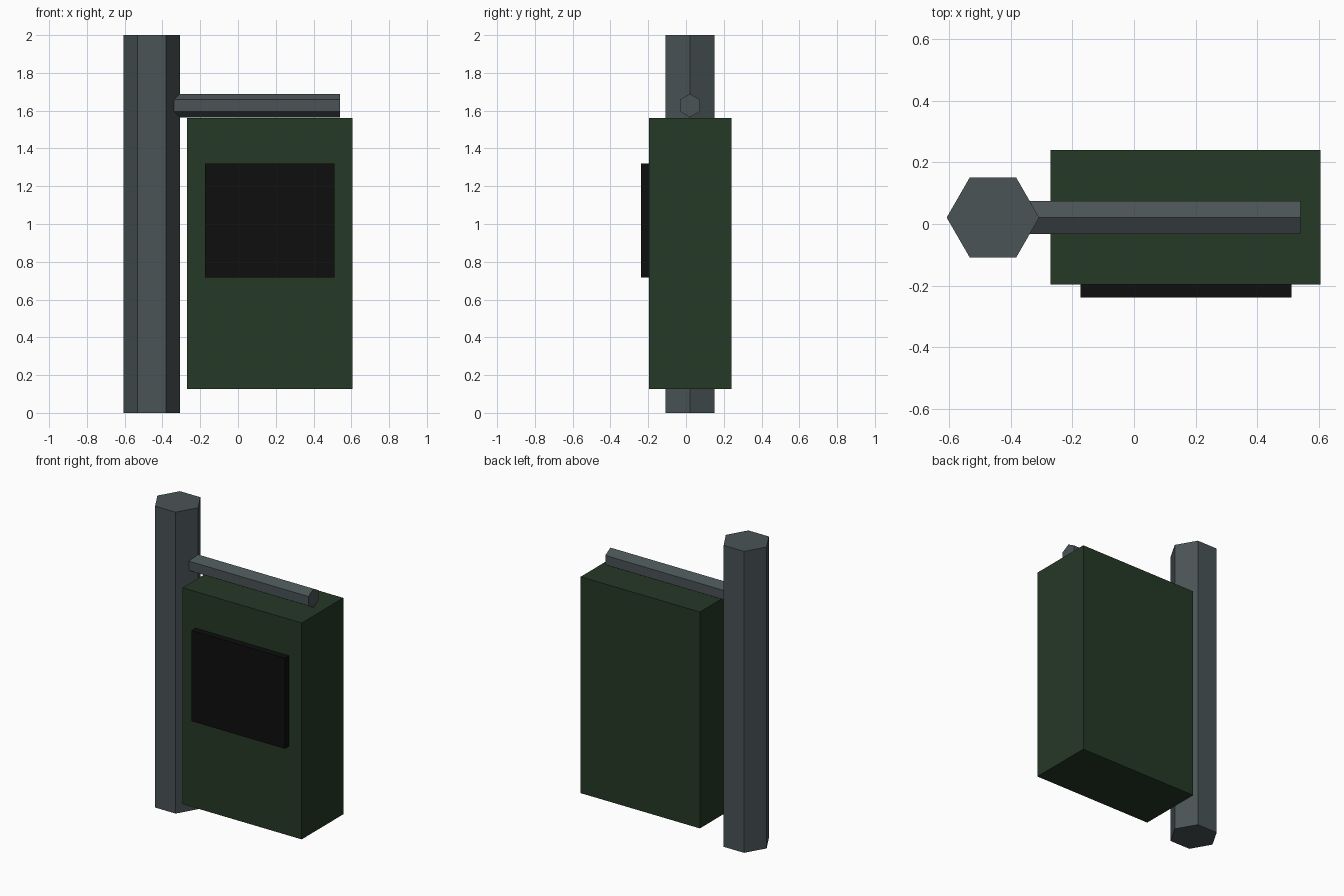
import bpy
import math

if "Cube" in bpy.data.objects:
    bpy.data.objects.remove(bpy.data.objects["Cube"])


def material(name, rgb):
    m = bpy.data.materials.new(name)
    m.diffuse_color = (*rgb, 1.0)
    m.use_nodes = True
    m.node_tree.nodes["Principled BSDF"].inputs["Base Color"].default_value = m.diffuse_color
    return m


def box(name, lo, hi, mat):
    """Axis-aligned box between two corners."""
    bpy.ops.mesh.primitive_cube_add(size=1, location=[(a + b) / 2 for a, b in zip(lo, hi)])
    ob = bpy.context.object
    ob.name = name
    ob.scale = [b - a for a, b in zip(lo, hi)]
    bpy.ops.object.transform_apply(location=False, rotation=False, scale=True)
    ob.data.materials.append(mat)


def hex_bar(name, radius, length, centre, rotation, mat):
    """Six-sided bar with flat faces."""
    bpy.ops.mesh.primitive_cylinder_add(vertices=6, radius=radius, depth=length,
                                        location=centre, rotation=rotation)
    ob = bpy.context.object
    ob.name = name
    ob.data.materials.append(mat)


grey = material("slate grey", (0.068, 0.087, 0.090))
green = material("dark green", (0.0185, 0.040, 0.0195))
black = material("black", (0.0044, 0.0044, 0.0044))

# Upright post, corners pointing along x
hex_bar("post", 0.15, 2.0, (-0.457, 0.021, 1.0), (0, 0, math.pi / 2), grey)

# Horizontal arm, sunk into the post, corners pointing up and down
arm_start, arm_end = -0.42, 0.54
hex_bar("arm", 0.062, arm_end - arm_start, ((arm_start + arm_end) / 2, 0.021, 1.627),
        (0, math.pi / 2, math.pi), grey)
arm = bpy.context.object
arm.rotation_euler = (math.pi / 2, 0, math.pi / 2)

# Hanging sign box and the dark panel on its front
box("sign_box", (-0.27, -0.196, 0.126), (0.605, 0.24, 1.562), green)
box("front_panel", (-0.174, -0.238, 0.718), (0.51, -0.18, 1.32), black)
